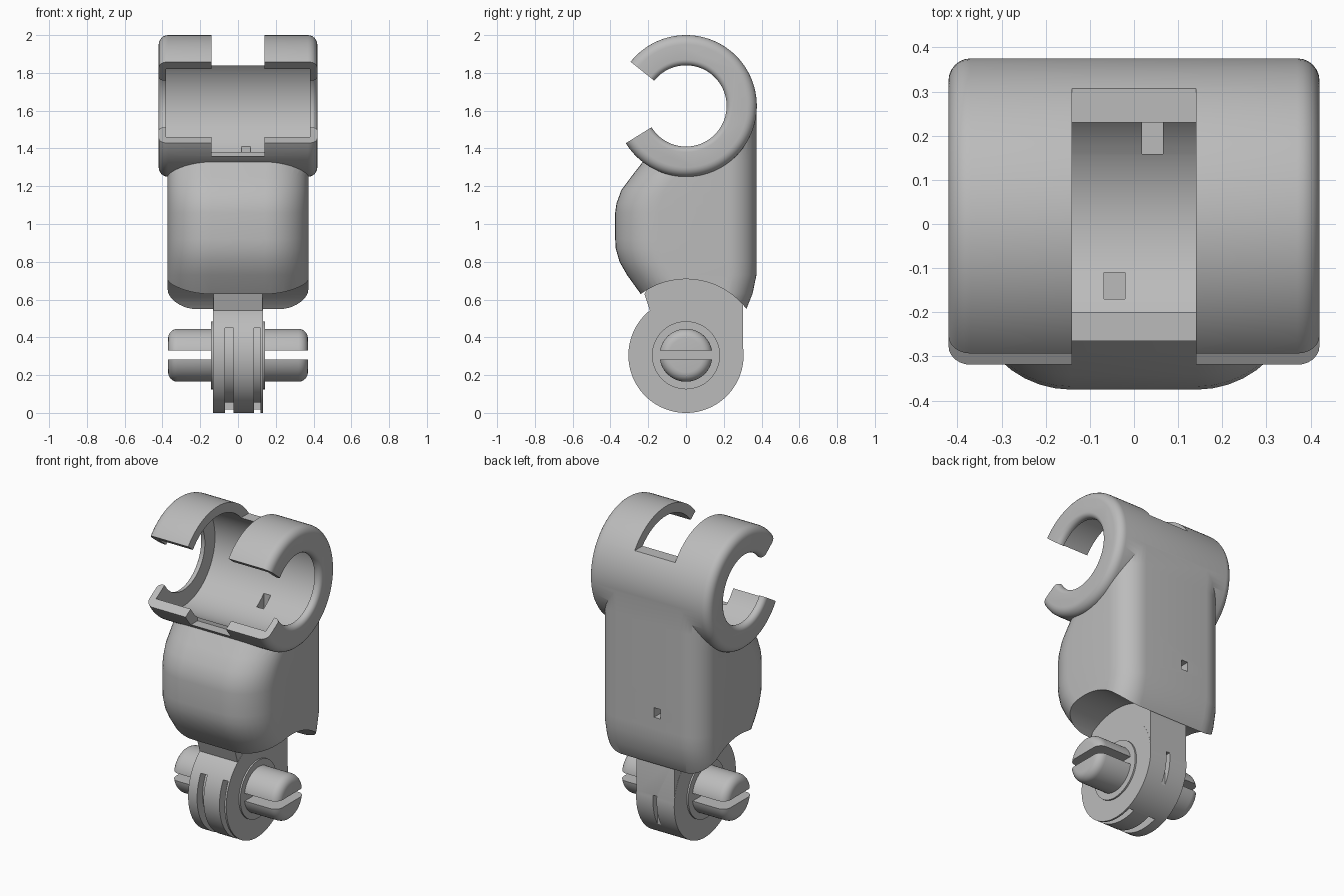
import bpy, bmesh
from math import sin, cos, pi, radians, sqrt

old = bpy.data.objects.get("Cube")
if old:
    bpy.data.objects.remove(old, do_unlink=True)

grey = bpy.data.materials.new("plain_grey")
grey.use_nodes = True
COLOUR = (0.5, 0.5, 0.5, 1)
grey.diffuse_color = COLOUR
grey.node_tree.nodes["Principled BSDF"].inputs["Base Color"].default_value = COLOUR

RING_Z, HINGE_Z = 1.625, 0.305


def make(name, verts, faces):
    bm = bmesh.new()
    vs = [bm.verts.new(v) for v in verts]
    for f in faces:
        bm.faces.new([vs[i] for i in f])
    bmesh.ops.recalc_face_normals(bm, faces=bm.faces)
    mesh = bpy.data.meshes.new(name)
    bm.to_mesh(mesh)
    bm.free()
    mesh.materials.append(grey)
    ob = bpy.data.objects.new(name, mesh)
    bpy.context.collection.objects.link(ob)
    return ob


def loft(name, rows):
    """Skin equal-length closed rows and cap both ends."""
    n, m = len(rows[0]), len(rows)
    faces = [(r * n + i, r * n + (i + 1) % n, (r + 1) * n + (i + 1) % n, (r + 1) * n + i)
             for r in range(m - 1) for i in range(n)]
    faces += [tuple(range(n)), tuple(range((m - 1) * n, m * n))]
    return make(name, [p for row in rows for p in row], faces)


def prism(name, outline, x0, x1):
    return loft(name, [[(x, y, z) for y, z in outline] for x in (x0, x1)])


def box(x0, x1, y0, y1, z0, z1):
    return prism("cutter", [(y0, z0), (y1, z0), (y1, z1), (y0, z1)], x0, x1)


def circle_row(x, r, zc, n=96):
    return [(x, r * cos(2 * pi * i / n), zc + r * sin(2 * pi * i / n)) for i in range(n)]


def lathe(name, profile, zc):
    """Solid of (x, radius) pairs around the x axis."""
    return loft(name, [circle_row(x, r, zc) for x, r in profile])


def arc(cx, cy, r, a0, a1, n=6):
    return [(cx + r * cos(radians(a0 + (a1 - a0) * i / n)),
             cy + r * sin(radians(a0 + (a1 - a0) * i / n))) for i in range(n + 1)]


def combine(ob, other, op="DIFFERENCE"):
    other.hide_render = True
    mod = ob.modifiers.new("cut", "BOOLEAN")
    mod.operation, mod.object, mod.solver = op, other, "EXACT"
    bpy.context.view_layer.objects.active = ob
    bpy.ops.object.modifier_apply(modifier=mod.name)
    bpy.data.objects.remove(other, do_unlink=True)


def mirrored(half):
    return [(-x, r) for x, r in reversed(half)] + half


# Clip ring: rounded barrel with narrower lips at both ends
ring = lathe("body_and_clip", mirrored(arc(.37, .325, .05, 90, 0)), RING_Z)
lip_hole = [(.37, .215), (.39, .215)] + [(x, r) for x, r in arc(.39, .245, .03, -90, 0)][1:]
combine(ring, lathe("cutter", mirrored(lip_hole + [(.45, .245)]), RING_Z))

# Body: stacked rounded footprints following the side outline (z, front y, back y)
SIDE = [(.45, -.11, .25), (.55, -.18, .32), (.63, -.24, .352), (.73, -.312, .373),
        (.8, -.352, .373), (.87, -.372, .373), (.92, -.375, .373), (1.06, -.375, .373),
        (1.11, -.368, .373), (1.18, -.342, .373), (1.25, -.29, .373),
        (1.34, -.22, .373), (1.45, -.13, .373), (1.63, 0, .373)]


def footprint(z, yf, yb, w=.372, back=.15):
    front = min(.23, yb - yf - back - .01)
    half = arc(w - front, yf + front, front, -90, 0, 10) + arc(w - back, yb - back, back, 0, 90, 10)
    return [(x, y, z) for x, y in half + [(-x, y) for x, y in reversed(half)]]


body = loft("body", [footprint(*s) for s in SIDE])
combine(body, lathe("cutter", [(-.6, .403), (.6, .403)], HINGE_Z))
combine(ring, body, "UNION")

# Bore, snap-in mouth and centre slot of the clip
combine(ring, lathe("cutter", [(-.38, .315), (.38, .315)], RING_Z))
combine(ring, prism("cutter", [(0, RING_Z), (-.59, RING_Z + .47), (-.63, RING_Z - .39)], -.6, .6))
combine(ring, box(-.14, .14, -.6, .6, 1.84, 2.2))
combine(ring, box(-.14, .14, -.6, -.2, 1.36, 2.2))

# Small rectangular cable openings
combine(ring, box(-.068, -.02, -.17, -.11, 1.22, 1.5))
combine(ring, box(.018, .066, .158, .23, 1.25, 1.5))
combine(ring, box(-.085, -.04, .25, .5, .87, .93))

# Hinge lug: disc with a straight neck running up into the body
lug = lathe("hinge_lug", [(-.132, .305), (.132, .305)], HINGE_Z)
neck = prism("neck", [(-.1, HINGE_Z), (.303, HINGE_Z), (.303, .6), (.25, .76),
                      (-.15, .76), (-.22, .63), (-.19, .54)], -.131, .131)
combine(lug, neck, "UNION")
# Gaps between the interleaved prongs
for x0, x1 in ((-.07, -.025), (.085, .12)):
    groove = lathe("cutter", [(x0, .4), (x1, .4)], HINGE_Z)
    combine(groove, lathe("cutter", [(x0 - .1, .25), (x1 + .1, .25)], HINGE_Z))
    combine(groove, box(-.3, .3, .1, .6, -.3, 1))
    combine(groove, box(-.3, .3, -.6, .6, .45, 1))
    combine(lug, groove)
# Narrow slit in the back of the neck
combine(lug, box(-.01, .015, .26, .5, .12, .34))

# Pin with washers and slotted rounded ends
washer = lathe("pin_washers", [(-.142, .18), (.142, .18)], HINGE_Z)
pin = lathe("hinge_pin", mirrored([(.1, .14)] + arc(.32, .09, .05, 90, 0)), HINGE_Z)
for side in (-1, 1):
    xs = sorted((side * .143, side * .6))
    combine(pin, box(*xs, -.3, .3, HINGE_Z - .022, HINGE_Z + .026))

# Smooth curved faces, keep edges crisp
bpy.ops.object.select_all(action="DESELECT")
for ob in (ring, lug, washer, pin):
    ob.select_set(True)
    bpy.context.view_layer.objects.active = ob
bpy.ops.object.shade_smooth_by_angle(angle=radians(30))
